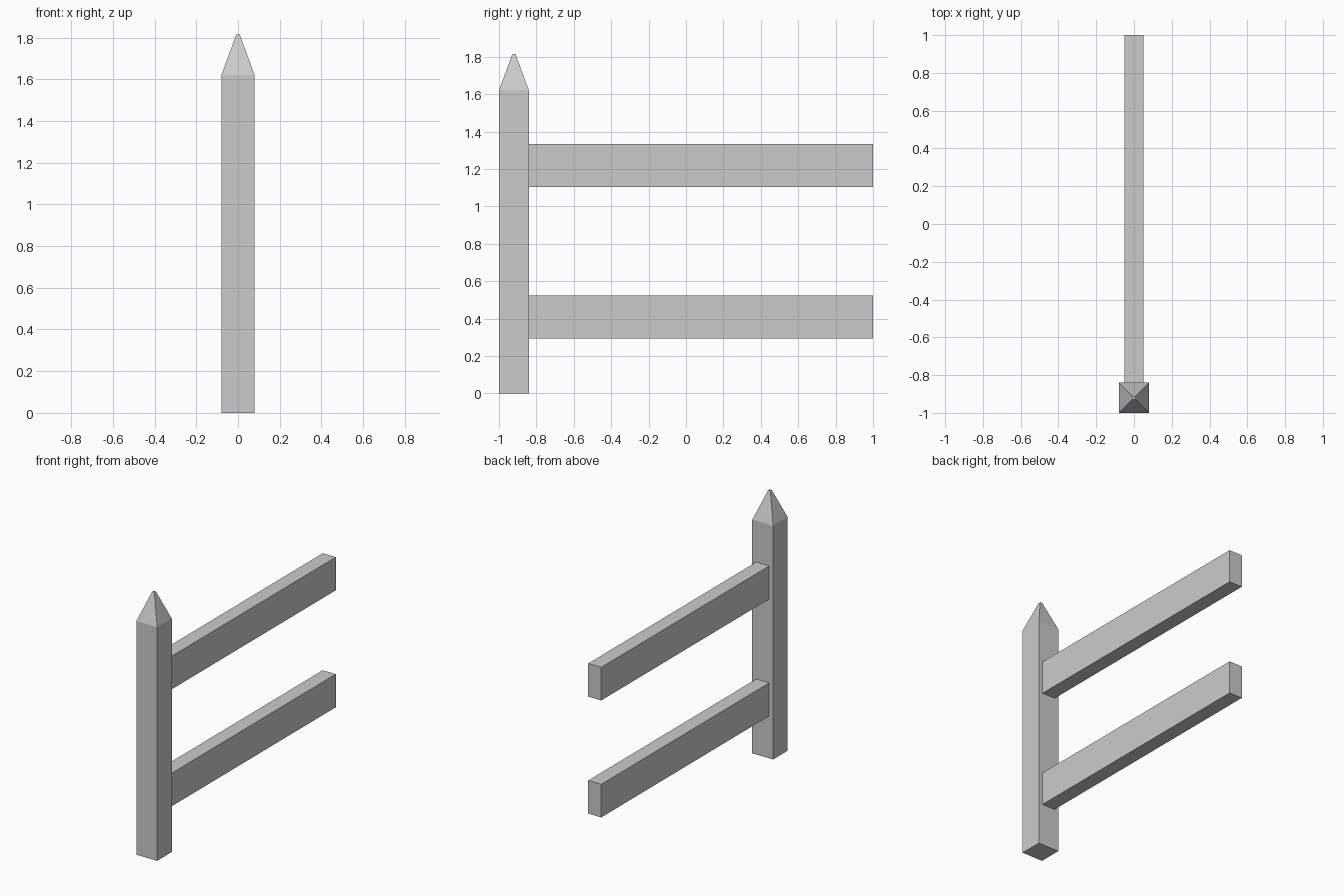
import bpy, bmesh

if "Cube" in bpy.data.objects:
    bpy.data.objects.remove(bpy.data.objects["Cube"])


def make_object(name, bm):
    bmesh.ops.recalc_face_normals(bm, faces=bm.faces)
    mesh = bpy.data.meshes.new(name)
    bm.to_mesh(mesh)
    bm.free()
    obj = bpy.data.objects.new(name, mesh)
    bpy.context.collection.objects.link(obj)
    return obj


def box(x0, x1, y0, y1, z0, z1):
    bm = bmesh.new()
    bmesh.ops.create_cube(bm, size=1)
    for v in bm.verts:
        v.co.x = x1 if v.co.x > 0 else x0
        v.co.y = y1 if v.co.y > 0 else y0
        v.co.z = z1 if v.co.z > 0 else z0
    return bm


# Square post, top face extruded into a blunt pyramid point
POST_Y, HALF = -0.92, 0.08
bm = box(-HALF, HALF, POST_Y - HALF, POST_Y + HALF, 0, 1.62)
bm.faces.ensure_lookup_table()
top = max(bm.faces, key=lambda f: f.calc_center_median().z)
tip = bmesh.ops.extrude_discrete_faces(bm, faces=[top])["faces"][0]
for v in tip.verts:
    v.co.x *= 0.1
    v.co.y = POST_Y + (v.co.y - POST_Y) * 0.1
    v.co.z = 1.816
make_object("post", bm)

# Two horizontal rails running back from the post
for name, z0, z1 in (("lower_rail", 0.293, 0.523), ("upper_rail", 1.104, 1.334)):
    make_object(name, box(-0.05, 0.05, POST_Y + HALF, 1.0, z0, z1))
